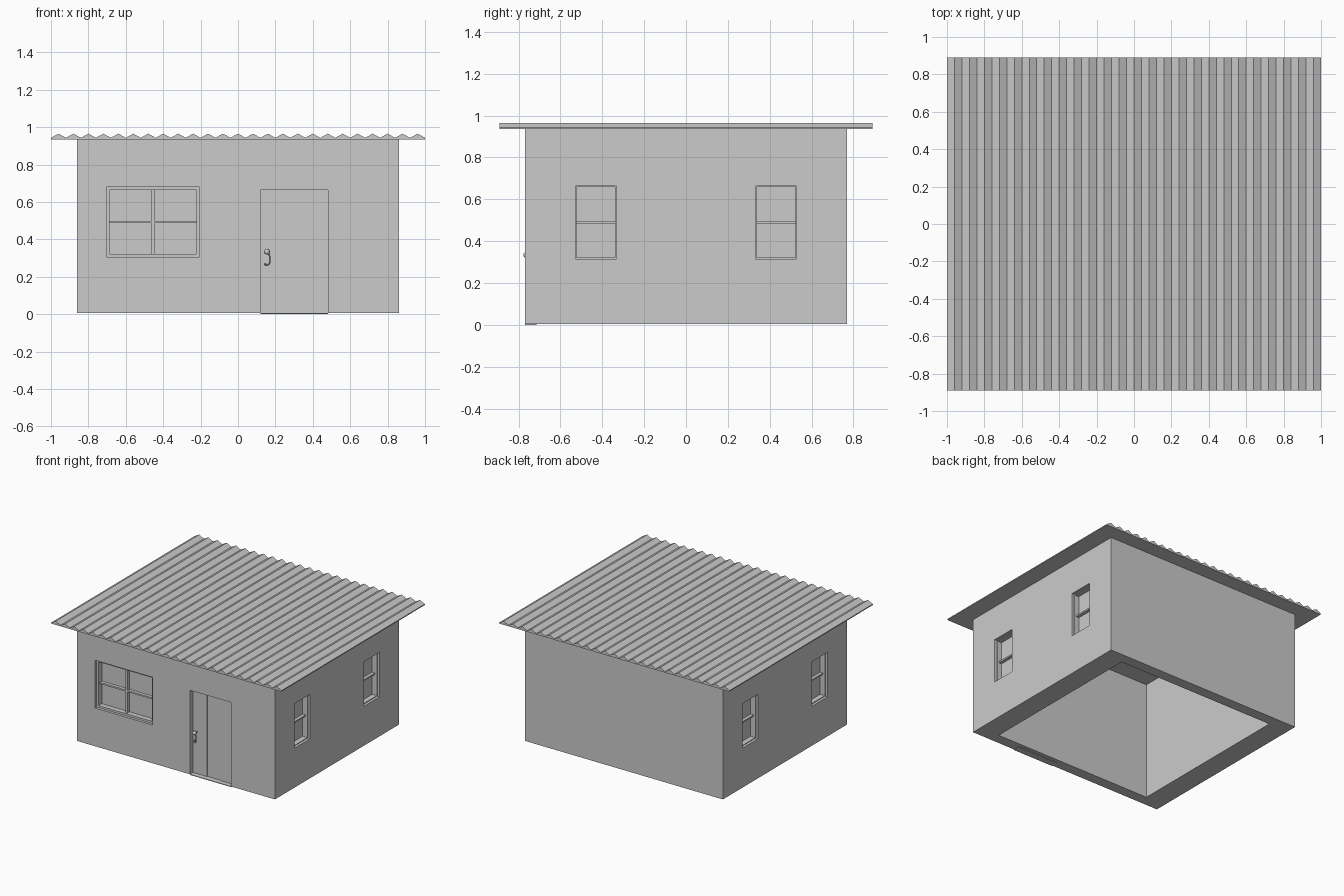
import bpy, bmesh, math
from mathutils import Vector

if "Cube" in bpy.data.objects:
    bpy.data.objects.remove(bpy.data.objects["Cube"])


def add_boxes(name, boxes, rot=0.0):
    """One mesh from (x0, x1, y0, y1, z0, z1) boxes, optionally turned about z."""
    bm = bmesh.new()
    for x0, x1, y0, y1, z0, z1 in boxes:
        cube = bmesh.ops.create_cube(bm, size=1)
        for v in cube["verts"]:
            v.co = Vector(((x0 + x1) / 2 + v.co.x * (x1 - x0),
                           (y0 + y1) / 2 + v.co.y * (y1 - y0),
                           (z0 + z1) / 2 + v.co.z * (z1 - z0)))
    me = bpy.data.meshes.new(name)
    bm.to_mesh(me)
    bm.free()
    ob = bpy.data.objects.new(name, me)
    ob.rotation_euler.z = rot
    bpy.context.collection.objects.link(ob)
    return ob


def cut(target, name, box, rot=0.0):
    cutter = add_boxes(name, [box], rot)
    cutter.hide_render = True
    cutter.hide_viewport = True
    mod = target.modifiers.new(name, 'BOOLEAN')
    mod.operation = 'DIFFERENCE'
    mod.solver = 'EXACT'
    mod.object = cutter


W, D = 0.86, 0.77          # half width and depth of the walls
BASE, EAVE = 0.005, 0.935

# Walls: hollow, open underneath
walls = add_boxes("walls", [(-W, W, -D, D, BASE, EAVE)])
cut(walls, "room_cutter", (-0.69, 0.69, -0.685, 0.685, -0.1, 1.1))


def window(name, x0, x1, z0, z1, face, border, columns, rot=0.0):
    """Recessed window in a wall whose outer face is at y = -face before turning."""
    depth = 0.06
    cut(walls, name + "_cutter", (x0, x1, -face - 0.1, -face + depth, z0, z1), rot)
    f0, back = -face + 0.02, -face + depth + 0.003
    b = border
    bars = [(x0, x0 + b, f0, back, z0, z1), (x1 - b, x1, f0, back, z0, z1),
            (x0 + b, x1 - b, f0, back, z0, z0 + b), (x0 + b, x1 - b, f0, back, z1 - b, z1)]
    g0, zm, xm = -face + 0.035, (z0 + z1) / 2, (x0 + x1) / 2
    bars.append((x0 + b, x1 - b, g0, back, zm - 0.006, zm + 0.006))
    if columns == 2:
        bars.append((xm - 0.008, xm + 0.008, g0 - 0.001, back, z0 + b, z1 - b))
    add_boxes(name, bars, rot)


# Front window and two windows on each side wall
window("front_window", -0.703, -0.206, 0.305, 0.68, D, 0.016, 2)
for side, rot in (("right", math.pi / 2), ("left", -math.pi / 2)):
    for i, c in enumerate((-0.431, 0.431)):
        window(f"{side}_window_{i + 1}", c - 0.098, c + 0.098, 0.315, 0.664, W, 0.006, 1, rot)

# Door: recessed planks and threshold
cut(walls, "door_cutter", (0.12, 0.48, -D - 0.1, -D + 0.05, -0.1, 0.665))
add_boxes("door", [(0.12, 0.245, -0.732, -0.715, BASE, 0.665),
                   (0.245, 0.357, -0.727, -0.715, BASE, 0.665),
                   (0.357, 0.48, -0.732, -0.715, BASE, 0.665)])
add_boxes("threshold", [(0.12, 0.48, -D, -0.715, 0, BASE)])

# Door knob and hanging pull
bpy.ops.mesh.primitive_uv_sphere_add(segments=12, ring_count=8, radius=0.015,
                                     location=(0.155, -0.762, 0.334))
knob = bpy.context.object
knob.name = "door_knob"
bpy.ops.object.shade_smooth_by_angle()
bpy.ops.mesh.primitive_cylinder_add(vertices=10, radius=0.007, depth=0.04,
                                    location=(0.155, -0.75, 0.334), rotation=(math.pi / 2, 0, 0))
bpy.context.object.name = "knob_stem"

cu = bpy.data.curves.new("door_pull", 'CURVE')
cu.dimensions = '3D'
cu.bevel_depth = 0.004
cu.bevel_resolution = 1
cu.use_fill_caps = True
path = [(0.163, -0.762, 0.33), (0.17, -0.765, 0.305), (0.17, -0.765, 0.275),
        (0.163, -0.762, 0.262), (0.145, -0.755, 0.265), (0.142, -0.73, 0.268)]
sp = cu.splines.new('POLY')
sp.points.add(len(path) - 1)
for p, co in zip(sp.points, path):
    p.co = (*co, 1)
bpy.context.collection.objects.link(bpy.data.objects.new("door_pull", cu))

# Roof: zigzag profile with a flat underside, extruded front to back
n = 25
profile = [(-1 + i / n, 0.965 if i % 2 else 0.943) for i in range(2 * n + 1)]
bm = bmesh.new()
rows = []
for y in (-0.89, 0.89):
    rows.append(([bm.verts.new((x, y, z)) for x, z in profile],
                 [bm.verts.new((x, y, EAVE)) for x, z in profile]))
(ft, fb), (bt, bb) = rows
for i in range(2 * n):
    bm.faces.new((ft[i], ft[i + 1], bt[i + 1], bt[i]))
    bm.faces.new((fb[i], bb[i], bb[i + 1], fb[i + 1]))
    bm.faces.new((ft[i], fb[i], fb[i + 1], ft[i + 1]))
    bm.faces.new((bt[i], bt[i + 1], bb[i + 1], bb[i]))
for i in (0, -1):
    bm.faces.new((ft[i], bt[i], bb[i], fb[i]))
bmesh.ops.recalc_face_normals(bm, faces=bm.faces)
me = bpy.data.meshes.new("corrugated_roof")
bm.to_mesh(me)
bm.free()
bpy.context.collection.objects.link(bpy.data.objects.new("corrugated_roof", me))
